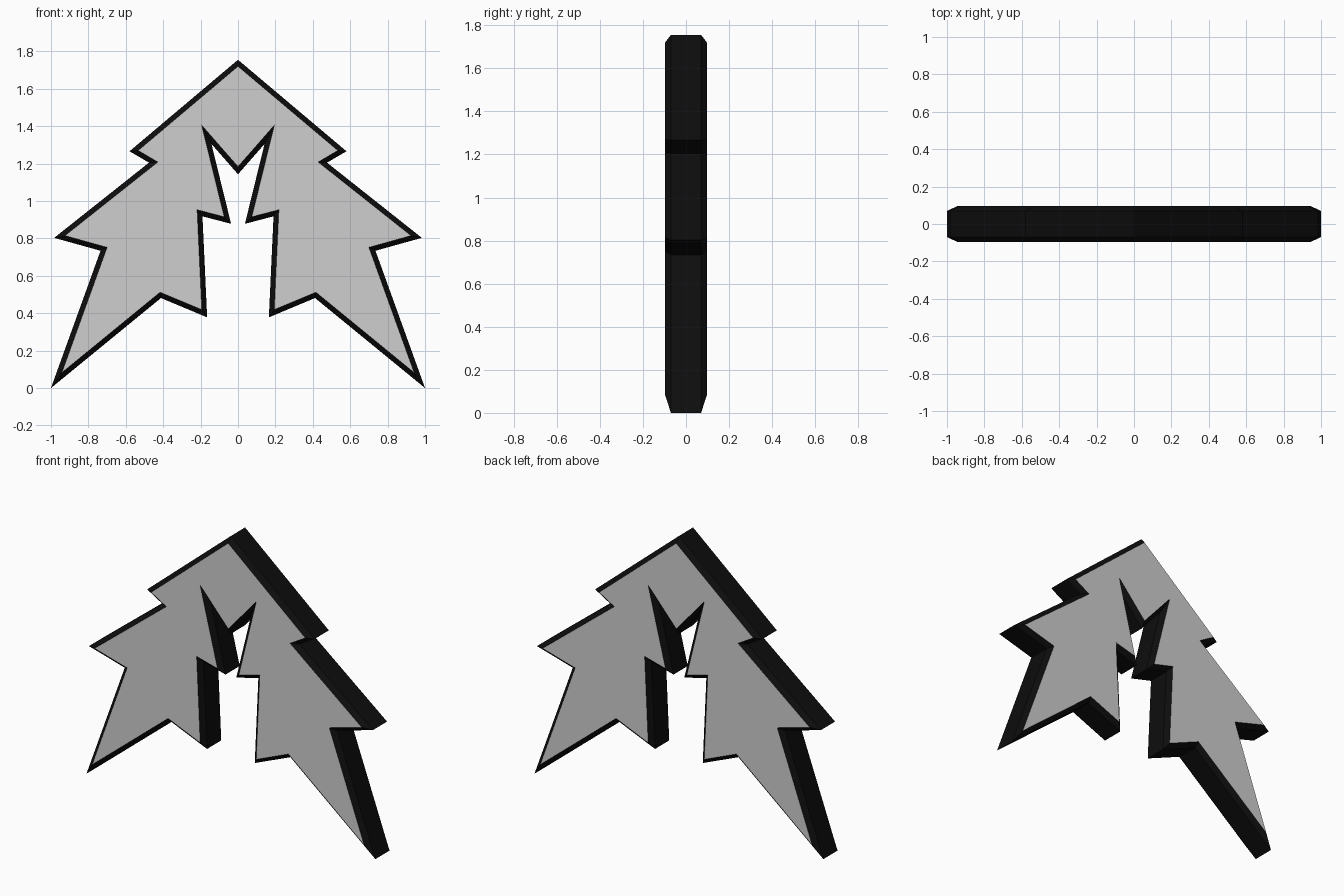
import bpy, bmesh
from mathutils import Vector

if "Cube" in bpy.data.objects:
    bpy.data.objects.remove(bpy.data.objects["Cube"])

RIM = 0.027      # width and depth of the chamfered black rim
HALF = 0.097     # half thickness

# Right half of the outline (x, z), from the apex round to the centre point
half = [(0, 1.755), (0.58, 1.266), (0.476, 1.205), (0.983, 0.803), (0.735, 0.734),
        (1.0, 0.0), (0.412, 0.481), (0.165, 0.378), (0.19, 0.918),
        (0.037, 0.878), (0.142, 1.305), (0, 1.143)]
outline = [Vector(p) for p in half] + [Vector((-x, z)) for x, z in half[-2:0:-1]]


def inset(pts, d):
    """Mitred inward offset of a clockwise outline."""
    out = []
    for i, p in enumerate(pts):
        a = (p - pts[i - 1]).normalized()
        b = (pts[(i + 1) % len(pts)] - p).normalized()
        na, nb = Vector((a.y, -a.x)), Vector((b.y, -b.x))
        out.append(p + (na + nb) * d / (1 + na.dot(nb)))
    return out


def material(name, v):
    m = bpy.data.materials.new(name)
    m.diffuse_color = (v, v, v, 1)
    m.use_nodes = True
    m.node_tree.nodes["Principled BSDF"].inputs["Base Color"].default_value = m.diffuse_color
    return m


# Plaque: four rings joined by walls, closed by flat front and back faces
bm = bmesh.new()
inner = inset(outline, RIM)
rings = [[bm.verts.new((p.x, y, p.y)) for p in pts] for pts, y in
         ((inner, -HALF), (outline, RIM - HALF), (outline, HALF - RIM), (inner, HALF))]
n = len(outline)
for r, s in zip(rings, rings[1:]):
    for i in range(n):
        j = (i + 1) % n
        bm.faces.new((r[i], r[j], s[j], s[i]))
caps = [bm.faces.new(rings[0]), bm.faces.new(rings[-1])]
for f in caps:
    f.material_index = 1
bmesh.ops.recalc_face_normals(bm, faces=bm.faces)
bmesh.ops.triangulate(bm, faces=caps)

mesh = bpy.data.meshes.new("jagged_plaque")
bm.to_mesh(mesh)
bm.free()
mesh.materials.append(material("black rim", 0.004))
mesh.materials.append(material("light grey face", 0.62))
plaque = bpy.data.objects.new("jagged_plaque", mesh)
bpy.context.collection.objects.link(plaque)
